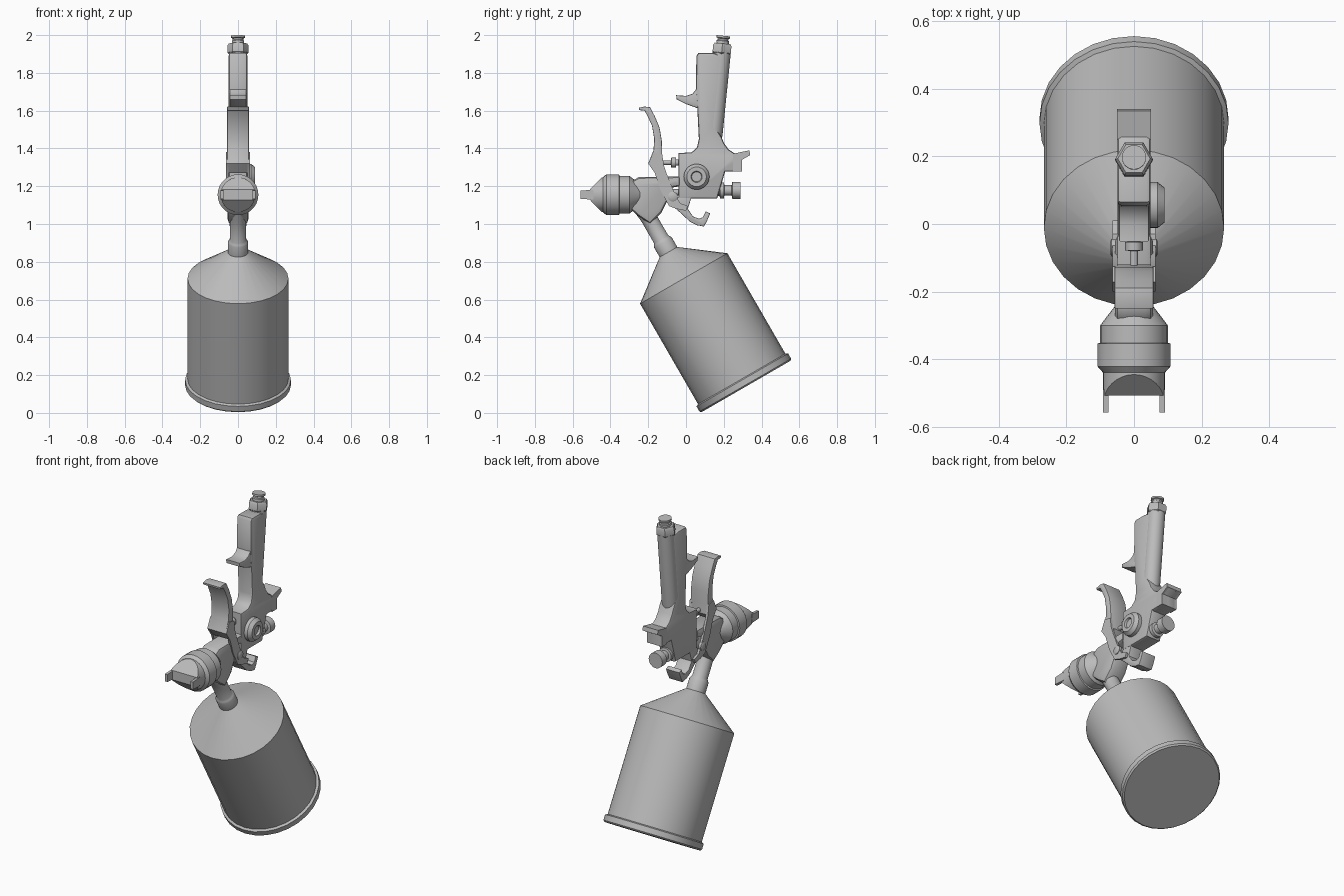
import bpy, bmesh, math
from mathutils import Vector

metal = bpy.data.materials.new("brushed grey metal")
metal.diffuse_color = (0.5, 0.5, 0.5, 1)


def finish(name, bm, angle=35):
    bmesh.ops.recalc_face_normals(bm, faces=bm.faces[:])
    me = bpy.data.meshes.new(name)
    bm.to_mesh(me)
    bm.free()
    me.materials.append(metal)
    ob = bpy.data.objects.new(name, me)
    bpy.context.collection.objects.link(ob)
    bpy.ops.object.select_all(action='DESELECT')
    ob.select_set(True)
    bpy.context.view_layer.objects.active = ob
    bpy.ops.object.shade_smooth_by_angle(angle=math.radians(angle))
    return ob


def lathe_mesh(profile, origin, axis, seg):
    """Revolve (radius, distance) pairs about an axis."""
    bm = bmesh.new()
    rot = Vector((0, 0, 1)).rotation_difference(Vector(axis).normalized())
    rings = []
    for r, t in profile:
        rings.append([bm.verts.new(Vector(origin) + rot @ Vector(
            (r * math.cos(2 * math.pi * i / seg), r * math.sin(2 * math.pi * i / seg), t)))
            for i in range(seg)])
    for a, b in zip(rings, rings[1:]):
        for i in range(seg):
            j = (i + 1) % seg
            bm.faces.new((a[i], a[j], b[j], b[i]))
    bm.faces.new(rings[0])
    bm.faces.new(rings[-1])
    return bm


def lathe(name, profile, origin, axis, seg=24):
    return finish(name, lathe_mesh(profile, origin, axis, seg))


def plate(name, pts, x0, x1, bevel=0.0):
    """Extrude a side profile of (y, z) points across x, rounding the rims."""
    bm = bmesh.new()
    a = [bm.verts.new((x0, y, z)) for y, z in pts]
    b = [bm.verts.new((x1, y, z)) for y, z in pts]
    n = len(pts)
    for i in range(n):
        j = (i + 1) % n
        bm.faces.new((a[i], a[j], b[j], b[i]))
    caps = [bm.faces.new(a), bm.faces.new(b)]
    bmesh.ops.recalc_face_normals(bm, faces=bm.faces[:])
    if bevel:
        rim = list({e for f in caps for e in f.edges})
        bmesh.ops.bevel(bm, geom=rim, offset=bevel, segments=2, profile=0.5,
                        affect='EDGES', clamp_overlap=True)
    return finish(name, bm)


# Paint cup, tilted 30 degrees, with its neck on the same axis
cup_base, cup_axis = (0, 0.318, 0.14), (0, -0.5, 0.866)
lathe("paint_cup", [(0.272, 0), (0.28, 0.008), (0.28, 0.04), (0.267, 0.046),
                    (0.267, 0.66), (0.052, 0.823)], cup_base, cup_axis, 28)
lathe("cup_neck", [(0.054, 0.81), (0.054, 0.88), (0.049, 0.89), (0.043, 0.9),
                   (0.043, 1.03), (0.052, 1.12)], cup_base, cup_axis)

# Nozzle: ring, then air cap cut by two sloping planes, then two horns
ZN = 1.155
lathe("nozzle_ring", [(0.092, 0.44), (0.108, 0.422), (0.108, 0.354), (0.1, 0.352),
                      (0.1, 0.30), (0.085, 0.28), (0.05, 0.235)], (0, 0, ZN), (0, -1, 0), 28)
bm = lathe_mesh([(0.092, 0.42), (0.092, 0.508)], (0, 0, ZN), (0, -1, 0), 32)
for s in (1, -1):
    cut = bmesh.ops.bisect_plane(bm, geom=bm.verts[:] + bm.edges[:] + bm.faces[:],
                                 plane_co=(0, -0.508, ZN + s * 0.028),
                                 plane_no=(0, -0.07, s * 0.068), clear_outer=True)
    edges = [e for e in bm.edges if e.is_boundary]
    bmesh.ops.holes_fill(bm, edges=edges, sides=0)
finish("air_cap", bm)
horn = [(-0.558, ZN - 0.022), (-0.558, ZN + 0.022), (-0.49, ZN + 0.026), (-0.49, ZN - 0.026)]
for side, s in (("left", -1), ("right", 1)):
    plate("air_horn_" + side, horn, s * 0.076, s * 0.092)

# Barrel block joining nozzle, neck and body
plate("barrel", [(-0.305, 1.19), (-0.29, 1.225), (-0.25, 1.248), (-0.03, 1.252), (-0.03, 1.2),
                 (-0.09, 1.19), (-0.10, 1.12), (-0.13, 1.06), (-0.19, 1.0), (-0.25, 1.04),
                 (-0.295, 1.08), (-0.305, 1.12)], -0.056, 0.056, 0.022)

# Main body and handle
plate("body_handle", [(0.055, 1.89), (0.065, 1.905), (0.145, 1.905), (0.19, 1.89), (0.15, 1.52),
                      (0.188, 1.46), (0.2, 1.43), (0.225, 1.395), (0.26, 1.372), (0.335, 1.39),
                      (0.335, 1.362), (0.297, 1.34), (0.297, 1.277), (0.207, 1.277),
                      (0.165, 1.135), (0.03, 1.135), (-0.04, 1.135), (-0.04, 1.375),
                      (0.03, 1.38), (0.058, 1.405), (0.068, 1.45), (0.06, 1.61), (0.052, 1.70)],
      -0.049, 0.049, 0.012)
plate("finger_spur", [(0.08, 1.715), (0.055, 1.715), (0.035, 1.69), (0.0, 1.678), (-0.052, 1.682),
                      (-0.05, 1.66), (0.0, 1.635), (0.055, 1.615), (0.08, 1.615)],
      -0.045, 0.045, 0.006)
plate("rear_ledge", [(0.25, 1.372), (0.335, 1.39), (0.34, 1.365), (0.297, 1.34), (0.297, 1.277),
                     (0.25, 1.277)], -0.05, 0.05)
tube_axis = Vector((0, 0.047, 0.465))
lathe("handle_tube", [(0.046, 0), (0.048, 0.03), (0.048, 0.46)], (0, 0.143, 1.45), tube_axis)

# Air inlet on top of the handle
top, up = (0, 0.188, 1.9), (0, 0.1, 1)
lathe("inlet_nut", [(0.048, 0), (0.056, 0.008), (0.056, 0.045), (0.048, 0.056)], top, up, 6)
lathe("inlet_connector", [(0.033, 0.04), (0.033, 0.07), (0.028, 0.074), (0.028, 0.082),
                          (0.036, 0.086), (0.036, 0.097)], top, up)

# Trigger: curved blade above, two fork plates below
plate("trigger_blade", [(-0.25, 1.615), (-0.22, 1.622), (-0.19, 1.618), (-0.165, 1.57),
                        (-0.14, 1.51), (-0.128, 1.44), (-0.126, 1.37), (-0.12, 1.31),
                        (-0.16, 1.27), (-0.2, 1.32), (-0.172, 1.39), (-0.168, 1.45),
                        (-0.18, 1.52), (-0.205, 1.575), (-0.22, 1.6), (-0.248, 1.603)],
      -0.058, 0.058, 0.004)
fork = [(-0.126, 1.37), (-0.117, 1.31), (-0.1, 1.26), (-0.055, 1.15), (-0.03, 1.11), (0.01, 1.095),
        (0.0, 1.07), (-0.05, 1.08), (-0.09, 1.095), (-0.135, 1.18), (-0.165, 1.27),
        (-0.2, 1.32), (-0.172, 1.38)]
for side, s in (("left", -1), ("right", 1)):
    plate("trigger_fork_" + side, fork, s * 0.049, s * 0.063)
    lathe("trigger_pivot_" + side, [(0.026, 0.05), (0.026, 0.066), (0.02, 0.07)],
          (0, -0.07, 1.145), (s, 0, 0), 16)

# Hanging hook under the body
plate("lower_hook", [(-0.04, 1.145), (-0.075, 1.098), (-0.03, 1.06), (0.02, 1.013), (0.06, 0.993),
                     (0.095, 0.987), (0.11, 1.013), (0.128, 1.056), (0.105, 1.066),
                     (0.09, 1.036), (0.07, 1.028), (0.037, 1.04), (0.01, 1.08), (0.03, 1.145)],
      -0.045, 0.045, 0.004)

# Spreader dial on the right side
lathe("side_dial", [(0.068, 0.04), (0.068, 0.07), (0.052, 0.09), (0.03, 0.09), (0.026, 0.078)],
      (0, 0.056, 1.25), (1, 0, 0))

# Needle, adjusting knob and air valve rod, all along y
lathe("adjusting_knob", [(0.03, 0.14), (0.03, 0.178), (0.042, 0.18), (0.042, 0.2), (0.028, 0.203),
                         (0.028, 0.242), (0.045, 0.245), (0.045, 0.288)], (0, 0, 1.178), (0, 1, 0))
lathe("needle_rod", [(0.016, -0.2), (0.016, 0)], (0, 0, 1.168), (0, 1, 0), 12)
lathe("air_valve_rod", [(0.012, -0.15), (0.012, -0.08), (0.026, -0.078), (0.026, -0.054),
                        (0.016, -0.052), (0.016, 0)], (0, 0, 1.325), (0, 1, 0), 16)
